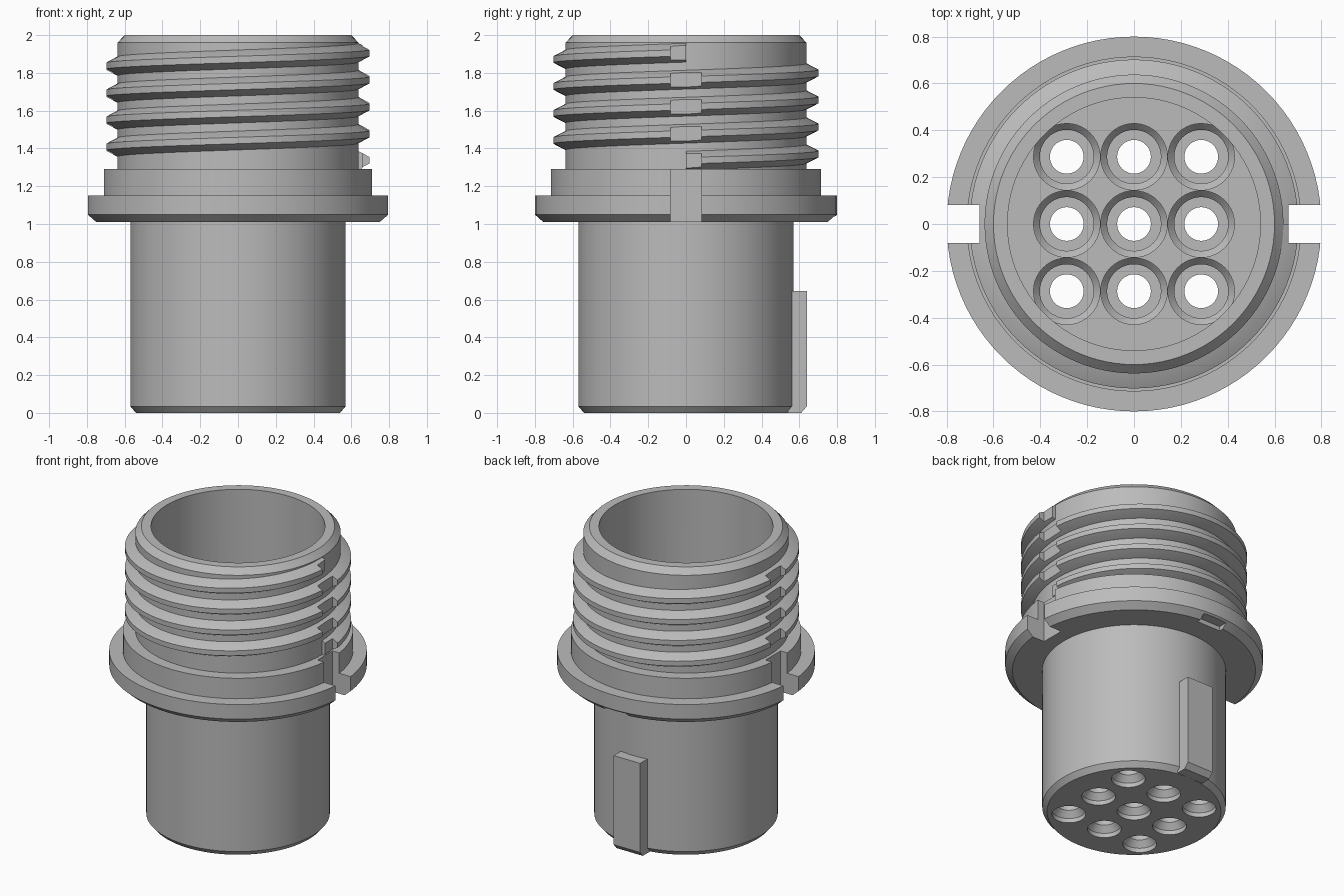
import bpy, bmesh
from math import cos, sin, tau

if "Cube" in bpy.data.objects:
    bpy.data.objects.remove(bpy.data.objects["Cube"])

grey = bpy.data.materials.new("plain_grey")
grey.use_nodes = True
grey.diffuse_color = (0.5, 0.5, 0.5, 1)
grey.node_tree.nodes["Principled BSDF"].inputs["Base Color"].default_value = (0.5, 0.5, 0.5, 1)


def finish(name, bm):
    bmesh.ops.recalc_face_normals(bm, faces=bm.faces)
    mesh = bpy.data.meshes.new(name)
    bm.to_mesh(mesh)
    bm.free()
    mesh.materials.append(grey)
    ob = bpy.data.objects.new(name, mesh)
    bpy.context.collection.objects.link(ob)
    return ob


def lathe(name, profile, steps, x=0, y=0):
    """Spin an (r, z) profile that starts and ends on the axis."""
    bm = bmesh.new()
    vs = [bm.verts.new((r, 0, z)) for r, z in profile]
    edges = [bm.edges.new(p) for p in zip(vs, vs[1:])]
    bmesh.ops.spin(bm, geom=vs + edges, cent=(0, 0, 0), axis=(0, 0, 1),
                   angle=tau, steps=steps)
    bmesh.ops.remove_doubles(bm, verts=bm.verts, dist=1e-4)
    bmesh.ops.translate(bm, verts=bm.verts, vec=(x, y, 0))
    return finish(name, bm)


def prism(name, outline, half_width):
    """Extrude a (y, z) outline along x."""
    bm = bmesh.new()
    face = bm.faces.new([bm.verts.new((-half_width, y, z)) for y, z in outline])
    new = bmesh.ops.extrude_face_region(bm, geom=[face])["geom"]
    bmesh.ops.translate(bm, vec=(2 * half_width, 0, 0),
                        verts=[v for v in new if isinstance(v, bmesh.types.BMVert)])
    return finish(name, bm)


def box(name, lo, hi):
    ob = prism(name, [(lo[1], lo[2]), (hi[1], lo[2]), (hi[1], hi[2]), (lo[1], hi[2])],
               (hi[0] - lo[0]) / 2)
    for v in ob.data.vertices:
        v.co.x += (lo[0] + hi[0]) / 2
    return ob


def cut(ob, cutters):
    bpy.context.view_layer.objects.active = ob
    for c in cutters:
        mod = ob.modifiers.new("cut", "BOOLEAN")
        mod.operation = "DIFFERENCE"
        mod.solver = "EXACT"
        mod.object = c
        bpy.ops.object.modifier_apply(modifier=mod.name)


# Shell: lower barrel, flange, collar, threaded neck and open cavity
FLOOR = 1.0
shell = lathe("connector_shell", [
    (0, 0), (0.54, 0), (0.57, 0.035), (0.57, 1.01), (0.755, 1.01), (0.8, 1.05),
    (0.8, 1.15), (0.715, 1.15), (0.715, 1.29), (0.638, 1.29), (0.638, 1.96),
    (0.6, 2), (0.54, 2), (0.54, FLOOR), (0, FLOOR)], 96)

# Screw thread: trapezoid swept along a rising helix
TURNS, STEPS, PITCH, START = 4, 96, 0.143, 1.335
section = [(0.62, -0.055), (0.638, -0.05), (0.702, -0.017),
           (0.702, 0.017), (0.638, 0.05), (0.62, 0.055)]
bm = bmesh.new()
rings = []
for i in range(TURNS * STEPS + 1):
    a = tau * i / STEPS
    rise = START + PITCH * i / STEPS
    rings.append([bm.verts.new((r * cos(a), r * sin(a), rise + h)) for r, h in section])
n = len(section)
for lower, upper in zip(rings, rings[1:]):
    for k in range(n):
        bm.faces.new((lower[k], lower[(k + 1) % n], upper[(k + 1) % n], upper[k]))
bm.faces.new(rings[0])
bm.faces.new(rings[-1])
thread = finish("screw_thread", bm)

# Keying rib on the back of the barrel
rib = prism("key_rib", [(0.54, 0), (0.61, 0), (0.64, 0.035), (0.64, 0.645), (0.54, 0.645)], 0.1)

# Cutters: side slots, flange pocket and stepped contact holes
slots = [box("slot_cutter", (x, -0.082, 0.9), (x + 0.3, 0.082, 2.1)) for x in (0.66, -0.96)]
pocket = box("pocket_cutter", (-0.09, 0.72, 0.9), (0.09, 0.9, 1.04))
holes = [lathe("hole_cutter", [
    (0, -0.05), (0.105, -0.05), (0.105, 0.03), (0.072, 0.07), (0.072, 0.45),
    (0.115, 0.45), (0.115, FLOOR - 0.06), (0.142, FLOOR - 0.03),
    (0.142, FLOOR + 0.002), (0, FLOOR + 0.002)], 40, 0.287 * i, 0.287 * j)
    for i in (-1, 0, 1) for j in (-1, 0, 1)]

cut(shell, slots + [pocket] + holes)
cut(thread, slots)
for c in slots + [pocket] + holes:
    bpy.data.objects.remove(c)

# Smooth the round walls, keep the edges crisp
bpy.ops.object.select_all(action="DESELECT")
for ob in (shell, thread, rib):
    ob.select_set(True)
bpy.context.view_layer.objects.active = shell
bpy.ops.object.shade_smooth_by_angle(angle=0.4)
